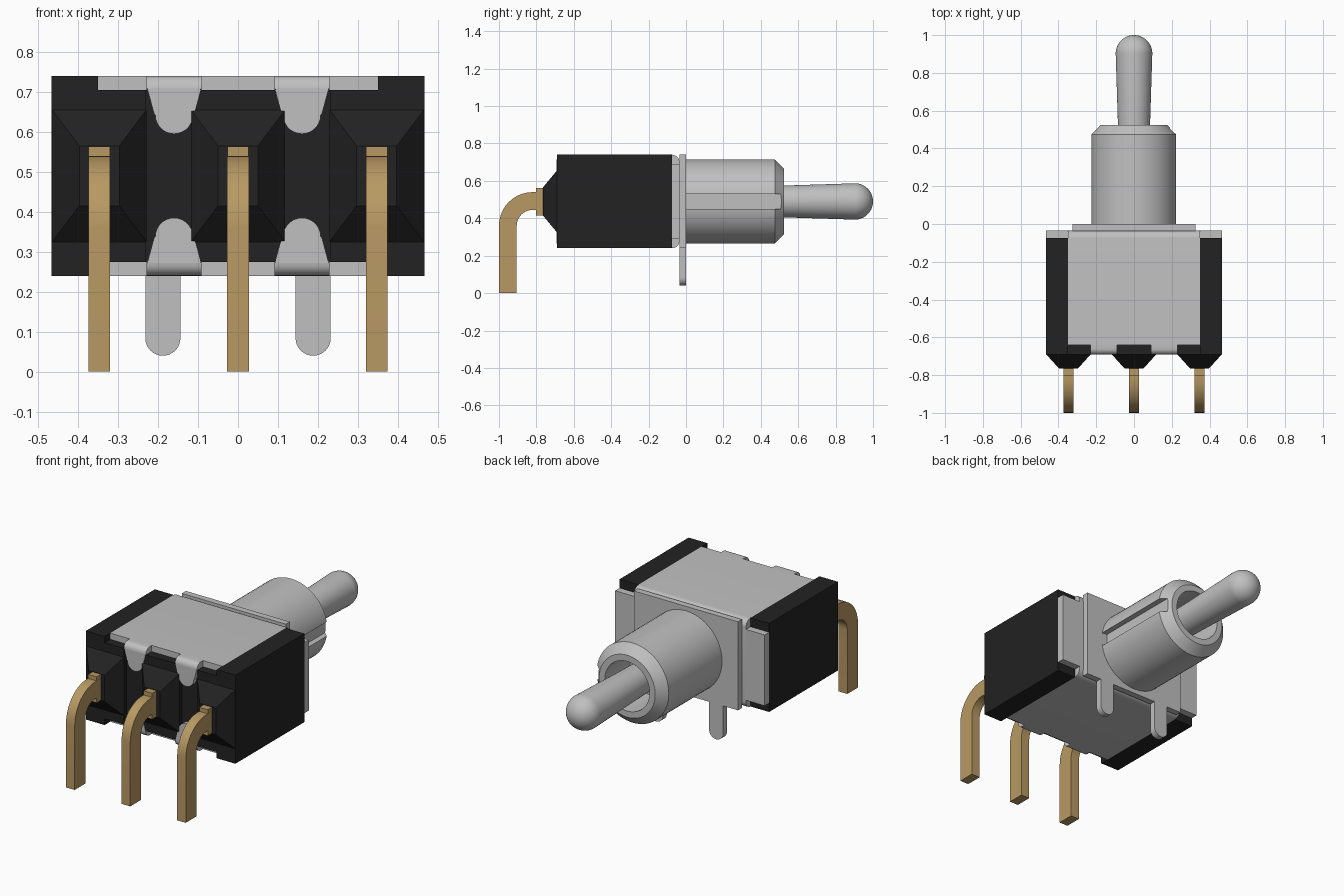
import bpy, bmesh, math
from mathutils import Vector

if "Cube" in bpy.data.objects:
    bpy.data.objects.remove(bpy.data.objects["Cube"])


def material(name, rgb):
    m = bpy.data.materials.new(name)
    m.diffuse_color = (*rgb, 1)
    m.use_nodes = True
    m.node_tree.nodes["Principled BSDF"].inputs["Base Color"].default_value = m.diffuse_color
    return m


METAL = material("light grey metal", (0.53, 0.53, 0.53))
BLACK = material("black plastic", (0.016, 0.016, 0.016))
GOLD = material("dull gold", (0.48, 0.32, 0.125))
ZC = 0.49  # height of the switch axis


def finish(bm, name, mat, smooth=30):
    bmesh.ops.recalc_face_normals(bm, faces=bm.faces)
    me = bpy.data.meshes.new(name)
    bm.to_mesh(me)
    bm.free()
    me.materials.append(mat)
    ob = bpy.data.objects.new(name, me)
    bpy.context.collection.objects.link(ob)
    bpy.ops.object.select_all(action='DESELECT')
    ob.select_set(True)
    bpy.context.view_layer.objects.active = ob
    bpy.ops.object.shade_smooth_by_angle(angle=math.radians(smooth))
    return ob


def loft(name, rings, mat):
    """Join equal-length point rings and cap both ends."""
    bm = bmesh.new()
    vs = [[bm.verts.new(p) for p in r] for r in rings]
    n = len(vs[0])
    for a, b in zip(vs, vs[1:]):
        for i in range(n):
            j = (i + 1) % n
            bm.faces.new((a[i], a[j], b[j], b[i]))
    bm.faces.new(vs[0])
    bm.faces.new(vs[-1])
    return finish(bm, name, mat)


def prism_x(name, yz, x0, x1, mat):
    return loft(name, [[(x, y, z) for y, z in yz] for x in (x0, x1)], mat)


def prism_y(name, xz, y0, y1, mat):
    return loft(name, [[(x, y, z) for x, z in xz] for y in (y0, y1)], mat)


def rect(a0, a1, b0, b1):
    return [(a0, b0), (a1, b0), (a1, b1), (a0, b1)]


def box(name, x0, x1, y0, y1, z0, z1, mat):
    return prism_x(name, rect(y0, y1, z0, z1), x0, x1, mat)


def arc(ca, cb, r, d0, d1, n=10):
    return [(ca + r * math.cos(math.radians(d0 + (d1 - d0) * i / n)),
             cb + r * math.sin(math.radians(d0 + (d1 - d0) * i / n))) for i in range(n + 1)]


def lathe(name, profile, mat, n=64):
    """Turn (radius, y) points around the switch axis."""
    return loft(name, [[(r * math.cos(math.tau * i / n), y, ZC + r * math.sin(math.tau * i / n))
                        for i in range(n)] for r, y in profile], mat)


# Plastic case: core, side walls, and raised terminal pads with sloped bosses
box("case_core", -0.35, 0.35, -0.665, -0.075, 0.275, 0.705, BLACK)
for s, side in ((-1, "left"), (1, "right")):
    x0, x1 = sorted((s * 0.35, s * 0.467))
    box(side + "_case_wall", x0, x1, -0.69, -0.075, 0.24, 0.74, BLACK)
    x0, x1 = sorted((s * 0.23, s * 0.35))
    box(side + "_terminal_pad", x0, x1, -0.69, -0.66, 0.275, 0.705, BLACK)
box("middle_terminal_pad", -0.115, 0.115, -0.69, -0.66, 0.275, 0.705, BLACK)

# Bent pins, each coming out of a boss
pin = ([(-0.75, 0.54)] + arc(-0.82, 0.36, 0.18, 90, 180) + [(-1.0, 0), (-0.905, 0)]
       + arc(-0.82, 0.36, 0.085, 180, 90) + [(-0.75, 0.445)])
for cx, side in ((-0.347, "left"), (0, "middle"), (0.347, "right")):
    loft(side + "_terminal_boss",
         [[(x, -0.68, z) for x, z in rect(cx - 0.118, cx + 0.118, 0.325, 0.655)],
          [(x, -0.69, z) for x, z in rect(cx - 0.118, cx + 0.118, 0.325, 0.655)],
          [(x, -0.765, z) for x, z in rect(cx - 0.05, cx + 0.05, 0.415, 0.565)]], BLACK)
    box(side + "_pin_shoulder", cx - 0.0265, cx + 0.0265, -0.803, -0.75, 0.416, 0.563, GOLD)
    prism_x(side + "_pin", pin, cx - 0.027, cx + 0.027, GOLD)

# U-shaped metal frame wrapped over top, back and bottom
frame = ([(-0.64, 0.74)] + arc(-0.075, 0.70, 0.04, 90, 0) + arc(-0.075, 0.28, 0.04, 0, -90)
         + [(-0.64, 0.24), (-0.64, 0.275), (-0.075, 0.275), (-0.075, 0.705), (-0.64, 0.705)])
prism_x("frame", frame, -0.35, 0.35, METAL)
for s, side in ((-1, "left"), (1, "right")):
    x0, x1 = sorted((s * 0.34, s * 0.467))
    box(side + "_frame_flange", x0, x1, -0.075, -0.035, 0.29, 0.69, METAL)

# Four frame tabs folded down over the terminal face
for sx, side in ((-1, "left"), (1, "right")):
    for sz, level in ((1, "upper"), (-1, "lower")):
        cx = sx * 0.16
        fold = [(-0.63, 0.25)] + arc(-0.66, 0.218, 0.032, 90, 180, 6) + [(-0.66, 0.21), (-0.63, 0.215)]
        prism_x(f"{side}_{level}_tab_fold", [(y, ZC + sz * z) for y, z in fold],
                cx - 0.069, cx + 0.069, METAL)
        tongue = [(0.067, 0.218), (0.05, 0.155)] + arc(0, 0.152, 0.047, 0, -180, 14) \
            + [(-0.05, 0.155), (-0.067, 0.218)]
        prism_y(f"{side}_{level}_tab", [(cx + x, ZC + sz * z) for x, z in tongue],
                -0.692, -0.66, METAL)

# Mounting plate with two round-ended legs
box("mounting_plate", -0.325, 0.325, -0.036, 0, 0.24, 0.74, METAL)
for s, side in ((-1, "left"), (1, "right")):
    cx = s * 0.188
    prism_y(side + "_plate_leg", [(cx + 0.044, 0.26)] + arc(cx, 0.084, 0.044, 0, -180, 16)
            + [(cx - 0.044, 0.26)], -0.036, 0, METAL)

# Threaded-neck bushing: hollow, chamfered, with a keyway along its right side
bushing = lathe("bushing", [(0.02, 0.3), (0.14, 0.3), (0.14, 0.525), (0.175, 0.525),
                            (0.225, 0.475), (0.225, -0.02), (0.02, -0.02)], METAL)
cutter = box("keyway_cutter", 0.19, 0.3, 0.0005, 0.6, 0.45, 0.53, METAL)
cutter.hide_render = True
mod = bushing.modifiers.new("keyway", 'BOOLEAN')
mod.operation = 'DIFFERENCE'
mod.solver = 'EXACT'
mod.object = cutter
bpy.context.view_layer.objects.active = bushing
bpy.ops.object.modifier_apply(modifier="keyway")
bpy.data.objects.remove(cutter)
bushing.select_set(True)
bpy.ops.object.shade_smooth_by_angle(angle=math.radians(30))

# Toggle lever, widening to a rounded tip
lathe("toggle_lever", [(0.08, 0.28), (0.085, 0.525)] + arc(0, 0.903, 0.097, 0, 88, 14), METAL, 48)
